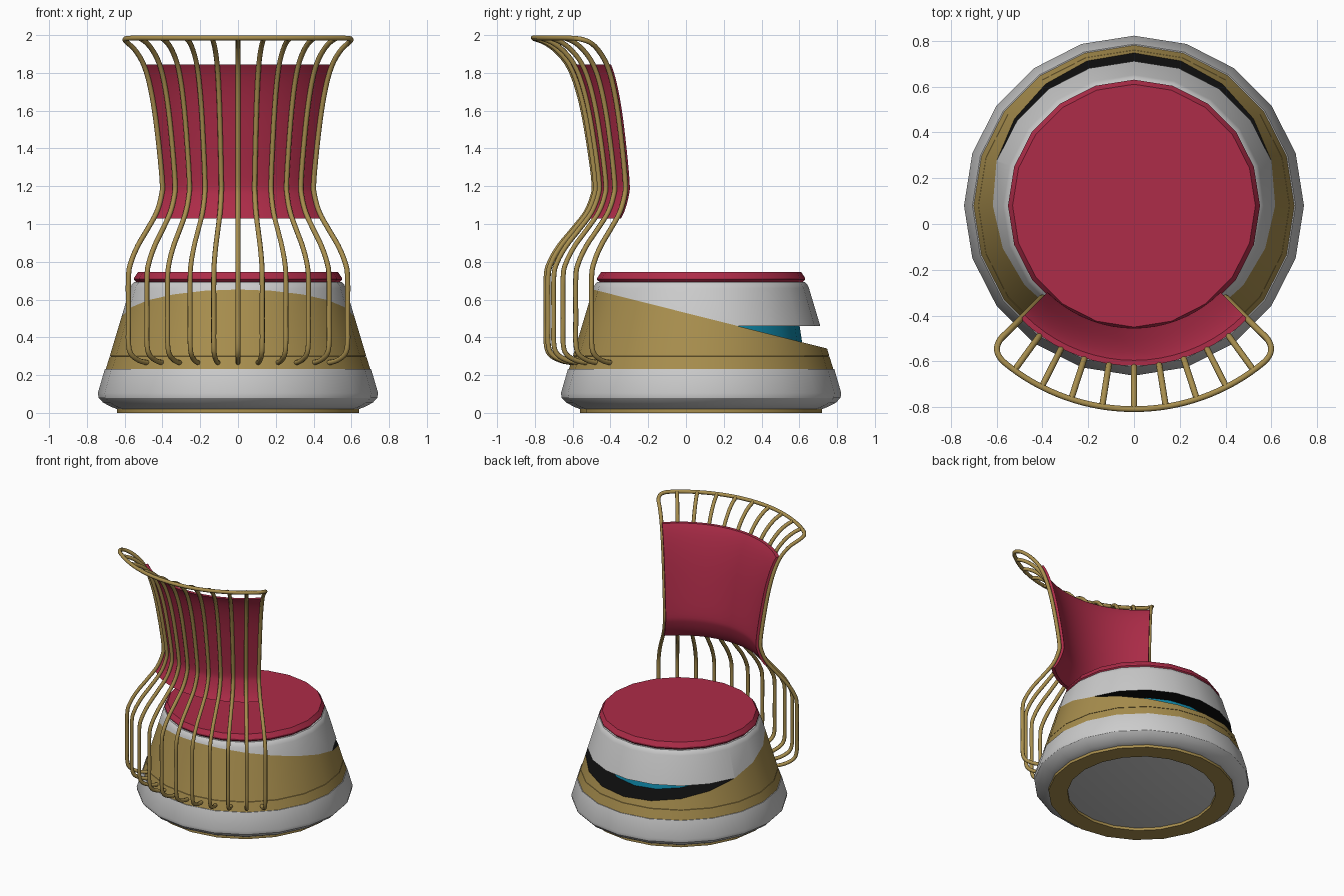
import bpy, bmesh
from math import sin, cos, pi, radians
from mathutils import Vector

if "Cube" in bpy.data.objects:
    bpy.data.objects.remove(bpy.data.objects["Cube"])

CY = 0.08      # y of the common axis
SIDES = 20


def material(name, rgb):
    m = bpy.data.materials.new(name)
    m.diffuse_color = (*rgb, 1)
    m.use_nodes = True
    m.node_tree.nodes["Principled BSDF"].inputs["Base Color"].default_value = m.diffuse_color
    return m


brass = material("brass", (0.39, 0.27, 0.075))
red = material("red_fabric", (0.42, 0.025, 0.065))
black = material("black", (0.004, 0.004, 0.004))
blue = material("blue_light", (0.005, 0.26, 0.42))
grey = material("grey", (0.8, 0.8, 0.8))


def finish(name, bm, mats):
    bmesh.ops.recalc_face_normals(bm, faces=bm.faces)
    me = bpy.data.meshes.new(name)
    bm.to_mesh(me)
    bm.free()
    ob = bpy.data.objects.new(name, me)
    bpy.context.collection.objects.link(ob)
    for m in mats:
        me.materials.append(m)
    bpy.ops.object.select_all(action='DESELECT')
    ob.select_set(True)
    bpy.context.view_layer.objects.active = ob
    bpy.ops.object.shade_smooth_by_angle(angle=radians(32))
    return ob


def lathe(profile, closed=False):
    """Revolve (radius, z) points round the axis."""
    bm = bmesh.new()
    n = len(profile)
    rings = [[bm.verts.new((r * cos(2 * pi * i / SIDES), CY + r * sin(2 * pi * i / SIDES), z))
              for i in range(SIDES)] for r, z in profile]
    for k in range(n if closed else n - 1):
        a, b = rings[k], rings[(k + 1) % n]
        for i in range(SIDES):
            j = (i + 1) % SIDES
            bm.faces.new((a[i], a[j], b[j], b[i]))
    if not closed:      # flat end caps
        bm.faces.new(rings[0])
        bm.faces.new(rings[-1])
    return bm


def slant_cut(bm, keep_below):
    """Cut by the slanted plane and close the cut with material slot 1."""
    no = Vector((0, 0.31, 1.23)).normalized()
    res = bmesh.ops.bisect_plane(bm, geom=bm.verts[:] + bm.edges[:] + bm.faces[:],
                                 plane_co=(0, -0.48, 0.65), plane_no=no,
                                 clear_outer=keep_below, clear_inner=not keep_below)
    edges = [e for e in res['geom_cut'] if isinstance(e, bmesh.types.BMEdge)]
    for f in bmesh.ops.edgeloop_fill(bm, edges=edges)['faces']:
        f.material_index = 1


def cone_r(z):
    return 0.70 - 0.3 * (z - 0.23)


# Base: foot ring, grey bulge, brass band
finish("foot_ring", lathe([(0.51, 0), (0.64, 0), (0.64, 0.025), (0.51, 0.025)], True), [brass])
finish("lower_base", lathe([(0.64, 0.02), (0.67, 0.031), (0.715, 0.055), (0.738, 0.08),
                            (0.742, 0.105), (0.705, 0.232)]), [grey])
finish("brass_band", lathe([(0.70, 0.232), (cone_r(0.298), 0.298), (0.67, 0.301)]), [brass])

# Brass shell with slanted black top
bm = lathe([(cone_r(0.301), 0.301), (cone_r(0.70), 0.70)])
slant_cut(bm, True)
finish("brass_shell", bm, [brass, black])

# Upper grey body with black underside
bm = lathe([(cone_r(0.46), 0.46), (0.571, 0.66), (0.562, 0.68), (0.55, 0.692)])
slant_cut(bm, False)
bm.normal_update()
for f in bm.faces:
    if all(abs(v.co.z - 0.46) < 1e-4 for v in f.verts):
        f.material_index = 1
finish("upper_body", bm, [grey, black])

# Blue light core in the gap, seat cushion
finish("light_core", lathe([(0.54, 0.34), (0.52, 0.47)]), [blue])
finish("seat", lathe([(0.535, 0.69), (0.55, 0.705), (0.55, 0.715), (0.53, 0.745)]), [red])


# Backrest: one profile (radius, z) swept about the axis
def smooth(pts, steps=4):
    """Catmull-Rom through points."""
    p = [Vector(q) for q in pts]
    p = [2 * p[0] - p[1]] + p + [2 * p[-1] - p[-2]]
    out = []
    for i in range(1, len(p) - 2):
        a, b, c, d = p[i - 1:i + 3]
        for s in range(steps):
            t = s / steps
            out.append(0.5 * (2 * b + (c - a) * t + (2 * a - 5 * b + 4 * c - d) * t * t
                              + (3 * b - a - 3 * c + d) * t ** 3))
    return out + [p[-2]]


def polar(deg, r, z):
    a = radians(deg)
    return Vector((r * sin(a), CY - r * cos(a), z))


PROFILE = [(0.675, 0.265), (0.74, 0.277), (0.80, 0.31), (0.82, 0.37), (0.82, 0.50), (0.82, 0.72),
           (0.80, 0.80), (0.75, 0.885), (0.68, 0.97), (0.61, 1.06), (0.573, 1.15), (0.567, 1.22),
           (0.59, 1.40), (0.625, 1.60), (0.665, 1.75), (0.71, 1.85), (0.77, 1.92), (0.83, 1.962),
           (0.888, 1.984)]
path = smooth(PROFILE)

# Inner rods, then one continuous outer frame with rounded corners
lines = [[polar(9 * k, r, z) for r, z in path] for k in range(-4, 5)]
side = [(45, r, z) for r, z in PROFILE[:-2]]
corner = [(45, 0.825, 1.958), (43.7, 0.866, 1.976), (41, 0.886, 1.983)]
right = side + corner
frame = right + [(a, 0.888, 1.985) for a in range(36, -37, -6)] + [(-a, r, z) for a, r, z in right[::-1]]
lines.append([polar(*q) for q in smooth(frame)])

cu = bpy.data.curves.new("rods", 'CURVE')
cu.dimensions = '3D'
cu.bevel_depth = 0.0135
cu.bevel_resolution = 2
cu.use_fill_caps = True
for pts in lines:
    s = cu.splines.new('POLY')
    s.points.add(len(pts) - 1)
    for q, co in zip(s.points, pts):
        q.co = (*co, 1)
    s.use_smooth = True
rods = bpy.data.objects.new("backrest_rods", cu)
bpy.context.collection.objects.link(rods)
cu.materials.append(brass)
bpy.ops.object.select_all(action='DESELECT')
rods.select_set(True)
bpy.context.view_layer.objects.active = rods
bpy.ops.object.convert(target='MESH')

# Upholstered panel on the seat side of the rods
section = [q for q in path if 1.035 < q[1] < 1.84]


def radius_at(z):
    for a, b in zip(path, path[1:]):
        if a[1] <= z <= b[1]:
            return a[0] + (b[0] - a[0]) * (z - a[1]) / (b[1] - a[1])


section = [(radius_at(1.03), 1.03)] + [tuple(q) for q in section] + [(radius_at(1.845), 1.845)]
loop = [(r - 0.008, z) for r, z in section] + [(r - 0.032, z) for r, z in section[::-1]]
bm = bmesh.new()
cols = [[bm.verts.new(polar(a, r, z)) for r, z in loop] for a in range(-45, 46, 5)]
n = len(loop)
for a, b in zip(cols, cols[1:]):
    for i in range(n):
        j = (i + 1) % n
        bm.faces.new((a[i], a[j], b[j], b[i]))
for c in (cols[0], cols[-1]):       # side edges as quad strips
    for i in range(n // 2 - 1):
        bm.faces.new((c[i], c[i + 1], c[n - 2 - i], c[n - 1 - i]))
finish("backrest_panel", bm, [red])
